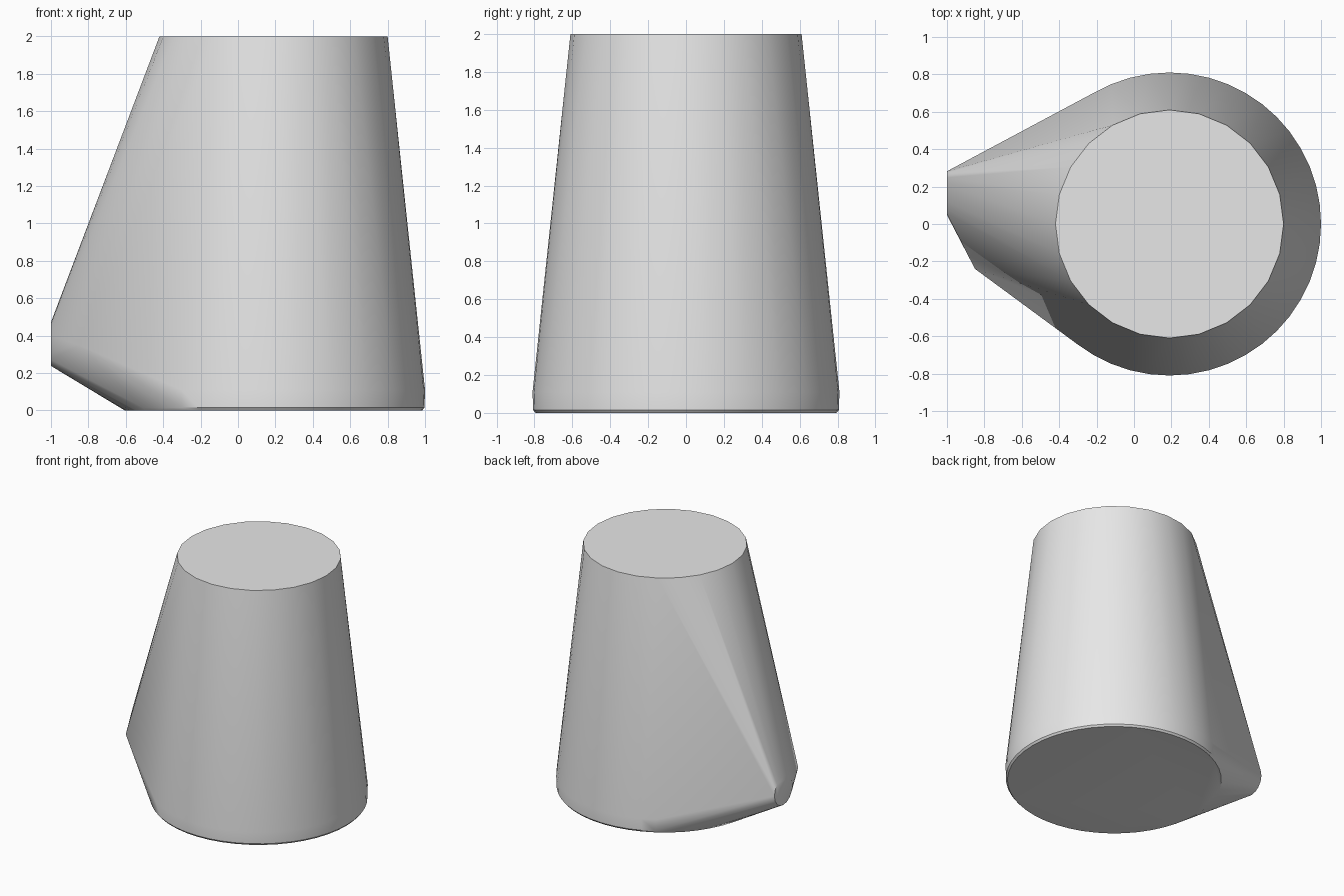
import bpy
import bmesh
from math import sin, cos, pi, radians

cube = bpy.data.objects.get("Cube")
if cube:
    bpy.data.objects.remove(cube, do_unlink=True)

AXIS_X = 0.19

grey = bpy.data.materials.new("plain grey")
grey.use_nodes = True
grey.diffuse_color = (0.8, 0.8, 0.8, 1)
grey.node_tree.nodes["Principled BSDF"].inputs["Base Color"].default_value = (0.8, 0.8, 0.8, 1)

bm = bmesh.new()


def body_ring(radius, z, sides):
    """Horizontal ring of points around the body axis."""
    for i in range(sides):
        a = 2 * pi * i / sides
        bm.verts.new((AXIS_X + radius * cos(a), radius * sin(a), z))


def side_ring(x, y, z, radius, sides):
    """Upright ring of points facing sideways."""
    for i in range(sides):
        a = 2 * pi * i / sides
        bm.verts.new((x, y + radius * cos(a), z + radius * sin(a)))


# Tapered body with a slightly eased foot
for radius, z, sides in ((0.795, 0, 48), (0.807, 0.015, 48),
                         (0.81, 0.11, 48), (0.61, 2, 24)):
    body_ring(radius, z, sides)

# Small round end and pointed corner of the side bulge
side_ring(-1, 0.165, 0.355, 0.117, 16)
bm.verts.new((-0.85, -0.24, 0.35))

# Taut skin stretched over all the parts
hull = bmesh.ops.convex_hull(bm, input=bm.verts)
inside = {g for g in hull["geom_interior"] + hull["geom_unused"]
          if isinstance(g, bmesh.types.BMVert)}
bmesh.ops.delete(bm, geom=list(inside), context="VERTS")
bmesh.ops.dissolve_limit(bm, angle_limit=radians(0.3), verts=bm.verts, edges=bm.edges)
bmesh.ops.recalc_face_normals(bm, faces=bm.faces)

mesh = bpy.data.meshes.new("tapered_body")
bm.to_mesh(mesh)
bm.free()
mesh.materials.append(grey)
body = bpy.data.objects.new("tapered_body", mesh)
bpy.context.collection.objects.link(body)

# Smooth sides, sharp rims
bpy.ops.object.select_all(action="DESELECT")
body.select_set(True)
bpy.context.view_layer.objects.active = body
bpy.ops.object.shade_smooth_by_angle(angle=radians(35))
